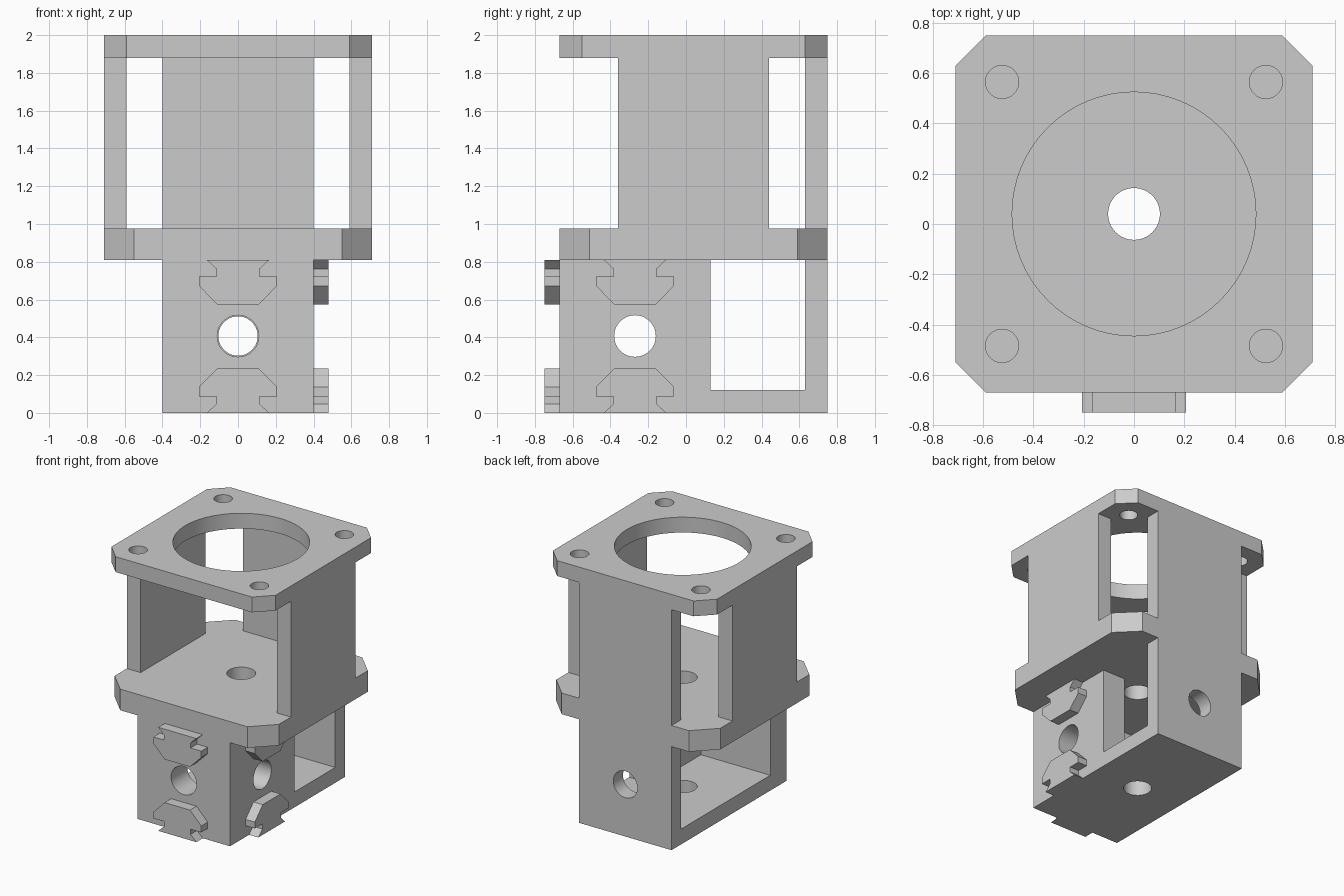
import bpy
import bmesh
import math

old = bpy.data.objects.get("Cube")
if old:
    bpy.data.objects.remove(old, do_unlink=True)

grey = bpy.data.materials.new("light grey plastic")
grey.use_nodes = True
colour = (0.6, 0.6, 0.6, 1)
grey.diffuse_color = colour
grey.node_tree.nodes["Principled BSDF"].inputs["Base Color"].default_value = colour

# Maps profile coordinates (u, v) and depth w to x, y, z
AXES = {
    "x": lambda u, v, w: (w, u, v),
    "y": lambda u, v, w: (u, w, v),
    "z": lambda u, v, w: (u, v, w),
}


def prism(name, profile, start, end, axis="z"):
    """Extrude a flat profile along an axis."""
    place = AXES[axis]
    bm = bmesh.new()
    face = bm.faces.new([bm.verts.new(place(u, v, start)) for u, v in profile])
    extruded = bmesh.ops.extrude_face_region(bm, geom=[face])["geom"]
    verts = [g for g in extruded if isinstance(g, bmesh.types.BMVert)]
    bmesh.ops.translate(bm, verts=verts, vec=place(0, 0, end - start))
    bmesh.ops.recalc_face_normals(bm, faces=bm.faces)
    mesh = bpy.data.meshes.new(name)
    bm.to_mesh(mesh)
    bm.free()
    mesh.materials.append(grey)
    obj = bpy.data.objects.new(name, mesh)
    bpy.context.collection.objects.link(obj)
    return obj


def rect(u0, u1, v0, v1):
    return [(u0, v0), (u1, v0), (u1, v1), (u0, v1)]


def circle(u, v, radius, sides=64):
    steps = [math.tau * i / sides for i in range(sides)]
    return [(u + radius * math.cos(a), v + radius * math.sin(a)) for a in steps]


def activate(obj):
    bpy.ops.object.select_all(action="DESELECT")
    obj.select_set(True)
    bpy.context.view_layer.objects.active = obj


def drill(obj, u, v, radius, start, end, axis="z"):
    """Cut a round hole through a part."""
    cutter = prism("hole_cutter", circle(u, v, radius), start, end, axis)
    cutter.hide_render = True
    activate(obj)
    mod = obj.modifiers.new("hole", "BOOLEAN")
    mod.operation = "DIFFERENCE"
    mod.solver = "EXACT"
    mod.object = cutter
    bpy.ops.object.modifier_apply(modifier=mod.name)
    bpy.data.objects.remove(cutter, do_unlink=True)


# Main sizes
HALF, MID_Y = 0.71, 0.04            # square plates and their centre
FRONT, BACK = MID_Y - HALF, MID_Y + HALF
WALL, BODY = 0.12, 0.4              # wall thickness, half width of the lower box
BASE, DECK, CEILING, TOP = 0.81, 0.975, 1.88, 2.0
HOLE_Z, HOLE_Y = 0.407, FRONT + BODY


def plate(name, chamfer, bottom, top):
    s, c = HALF, HALF - chamfer
    corners = [(s, -c), (s, c), (c, s), (-c, s), (-s, c), (-s, -c), (-c, -s), (c, -s)]
    return prism(name, [(x, y + MID_Y) for x, y in corners], bottom, top)


# Top plate with the large opening and four screw holes
top_plate = plate("top_plate", 0.12, CEILING, TOP)
drill(top_plate, 0, MID_Y, 0.485, CEILING - 0.1, TOP + 0.1)
for sx in (-1, 1):
    for sy in (-1, 1):
        drill(top_plate, sx * 0.525, MID_Y + sy * 0.525, 0.066, CEILING - 0.1, TOP + 0.1)

# Middle plate with the shaft hole
middle_plate = plate("middle_plate", 0.16, BASE, DECK)
drill(middle_plate, 0, MID_Y, 0.103, BASE - 0.1, DECK + 0.1)

# Upper walls joining the two plates
for side, sx in (("left", 1), ("right", -1)):
    x0, x1 = sorted((sx * (HALF - WALL), sx * HALF))
    prism(side + "_wall", rect(x0, x1, MID_Y - BODY, MID_Y + BODY), DECK, CEILING)
prism("upper_back_wall", rect(-BODY, BODY, BACK - WALL, BACK), DECK, CEILING)

# Floor of the lower box
floor = prism("floor", rect(-BODY, BODY, FRONT, BACK), 0, WALL)
drill(floor, 0, MID_Y, 0.103, -0.1, WALL + 0.1)

# Lower back wall with its hole
back_wall = prism("lower_back_wall", rect(-BODY, BODY, BACK - WALL, BACK), WALL, BASE)
drill(back_wall, 0, HOLE_Z, 0.104, BACK - WALL - 0.1, BACK + 0.1, "y")

# Thick corner wall along the front and the left side
inner = FRONT + 0.2
corner = [(-BODY, FRONT), (BODY, FRONT), (BODY, 0.13), (0.2, 0.13), (0.2, inner), (-BODY, inner)]
corner_wall = prism("corner_wall", corner, WALL, BASE)
drill(corner_wall, 0, HOLE_Z, 0.11, FRONT - 0.1, inner + 0.1, "y")
drill(corner_wall, HOLE_Y, HOLE_Z, 0.11, 0.1, BODY + 0.1, "x")

# Raised interlocking keys, above and below each side hole
half_key = [(0.165, 0), (0.115, 0.047), (0.115, 0.087), (0.207, 0.087), (0.207, 0.137), (0.11, 0.236)]
key = half_key + [(-u, v) for u, v in reversed(half_key)]
lower_key = key
upper_key = [(u, BASE - v) for u, v in key]
for level, shape in (("lower", lower_key), ("upper", upper_key)):
    prism(level + "_front_key", shape, FRONT - 0.08, FRONT, "y")
    prism(level + "_side_key", [(u + HOLE_Y, v) for u, v in shape], BODY, BODY + 0.08, "x")

# Smooth the round holes, keep the box edges crisp
for part in (top_plate, middle_plate, floor, back_wall, corner_wall):
    activate(part)
    bpy.ops.object.shade_smooth_by_angle(angle=math.radians(30))
